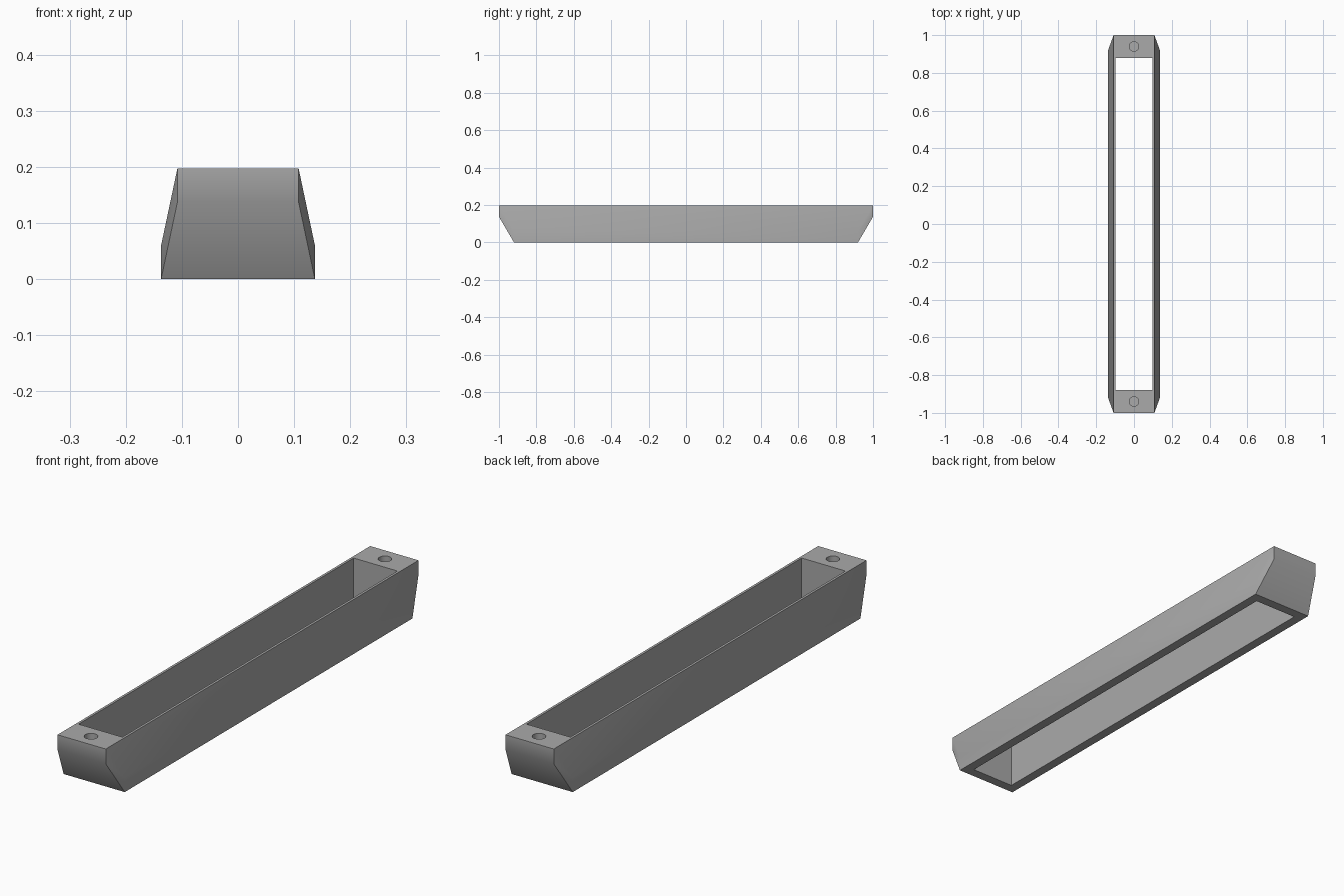
import bpy
import bmesh

if "Cube" in bpy.data.objects:
    bpy.data.objects.remove(bpy.data.objects["Cube"], do_unlink=True)

HEIGHT = 0.197

grey = bpy.data.materials.new("mid grey")
grey.use_nodes = True
colour = (0.40, 0.40, 0.40, 1)
grey.diffuse_color = colour
grey.node_tree.nodes["Principled BSDF"].inputs["Base Color"].default_value = colour

# Tapered body: a hull of mirrored corner points
corner = [(0.108, 1.0, HEIGHT), (0.108, 1.0, 0.137),
          (0.137, 0.92, 0.06), (0.137, 0.92, 0.0)]
bm = bmesh.new()
for sx in (-1, 1):
    for sy in (-1, 1):
        for x, y, z in corner:
            bm.verts.new((sx * x, sy * y, z))
bmesh.ops.convex_hull(bm, input=bm.verts)
bmesh.ops.dissolve_limit(bm, angle_limit=0.01, verts=bm.verts, edges=bm.edges)
bmesh.ops.recalc_face_normals(bm, faces=bm.faces)
mesh = bpy.data.meshes.new("tapered_frame")
bm.to_mesh(mesh)
bm.free()
mesh.materials.append(grey)
frame = bpy.data.objects.new("tapered_frame", mesh)
bpy.context.collection.objects.link(frame)


def select_only(obj):
    bpy.ops.object.select_all(action='DESELECT')
    obj.select_set(True)
    bpy.context.view_layer.objects.active = obj


def cut(cutter):
    """Subtract the cutter from the frame, then remove it."""
    cutter.hide_render = True
    cutter.data.materials.append(grey)
    select_only(frame)
    mod = frame.modifiers.new("cut", 'BOOLEAN')
    mod.operation = 'DIFFERENCE'
    mod.solver = 'EXACT'
    mod.object = cutter
    bpy.ops.object.modifier_apply(modifier=mod.name)
    bpy.data.objects.remove(cutter, do_unlink=True)


# Long opening straight through the middle
bpy.ops.mesh.primitive_cube_add(size=1, location=(0, 0, HEIGHT / 2))
opening = bpy.context.object
opening.name = "opening_cutter"
opening.scale = (0.196, 1.76, 1)
cut(opening)

# Blind screw hole in each end block
for y in (-0.94, 0.94):
    bpy.ops.mesh.primitive_cylinder_add(vertices=32, radius=0.025, depth=0.2,
                                        location=(0, y, HEIGHT))
    hole = bpy.context.object
    hole.name = "screw_hole_cutter"
    cut(hole)

# Soft shading across the shallow bends, crisp elsewhere
select_only(frame)
bpy.ops.object.shade_smooth_by_angle(angle=0.61)
